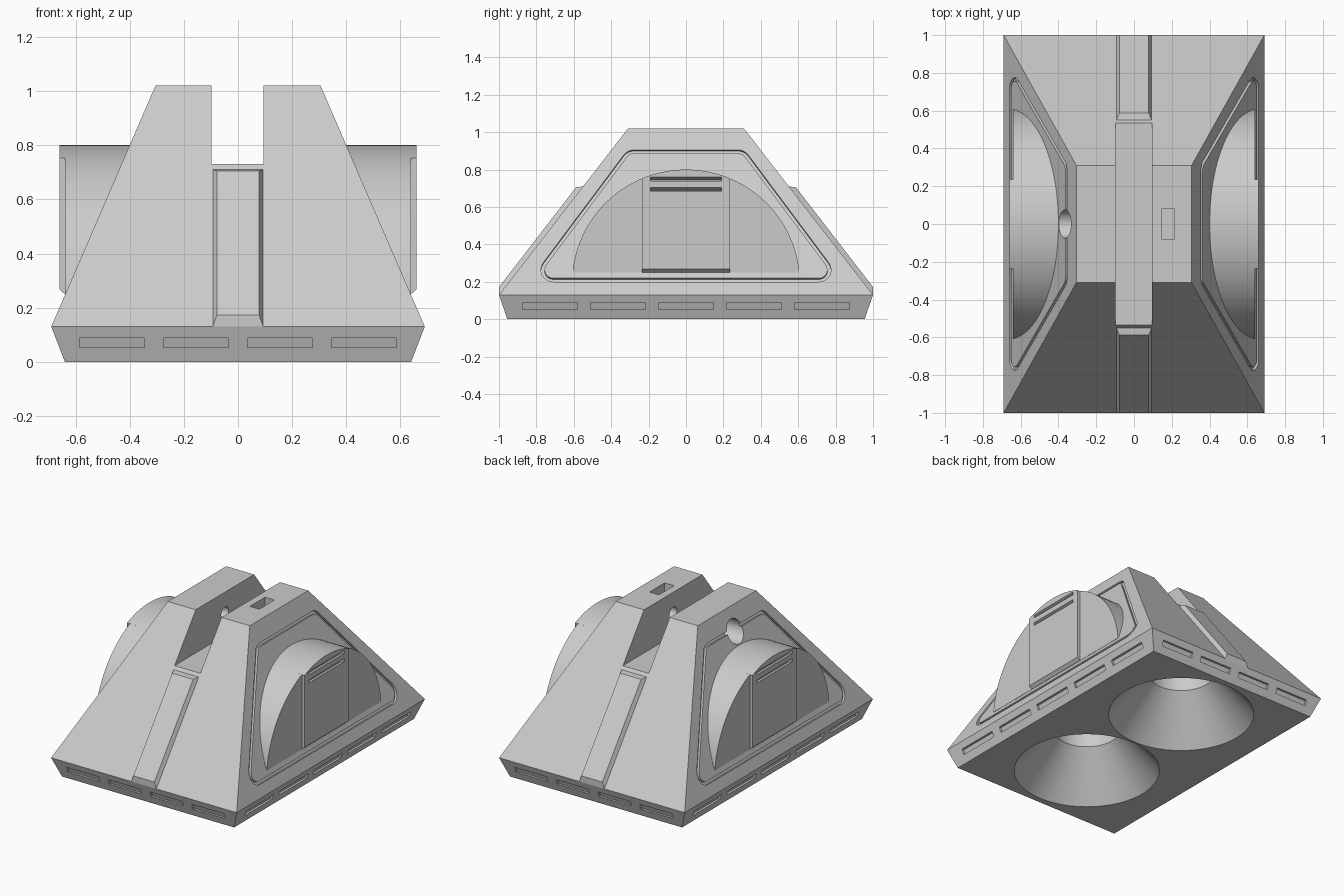
import bpy, bmesh, math
from mathutils import Vector, Matrix

if "Cube" in bpy.data.objects:
    bpy.data.objects.remove(bpy.data.objects["Cube"], do_unlink=True)

grey = bpy.data.materials.new("light_grey")
grey.use_nodes = True
grey.diffuse_color = (0.6, 0.6, 0.6, 1)
grey.node_tree.nodes["Principled BSDF"].inputs["Base Color"].default_value = (0.6, 0.6, 0.6, 1)


def finish(name, bm):
    bmesh.ops.recalc_face_normals(bm, faces=bm.faces[:])
    mesh = bpy.data.meshes.new(name)
    bm.to_mesh(mesh)
    bm.free()
    mesh.materials.append(grey)
    obj = bpy.data.objects.new(name, mesh)
    bpy.context.collection.objects.link(obj)
    return obj


def hull(name, points):
    """Convex solid around the points, with flat areas merged."""
    bm = bmesh.new()
    for p in points:
        bm.verts.new(p)
    bmesh.ops.convex_hull(bm, input=bm.verts[:])
    bmesh.ops.dissolve_limit(bm, angle_limit=0.01, verts=bm.verts[:], edges=bm.edges[:])
    return finish(name, bm)


def box(x, y, z):
    return hull("cutter", [(a, b, c) for a in x for b in y for c in z])


def cone(r1, r2, start, end):
    """Round solid between two points."""
    start, end = Vector(start), Vector(end)
    axis = end - start
    rot = axis.to_track_quat('Z', 'Y').to_matrix().to_4x4()
    bm = bmesh.new()
    bmesh.ops.create_cone(bm, cap_ends=True, segments=64, radius1=r1, radius2=r2,
                          depth=axis.length,
                          matrix=Matrix.Translation((start + end) / 2) @ rot)
    return finish("cutter", bm)


def select(obj):
    bpy.ops.object.select_all(action='DESELECT')
    obj.select_set(True)
    bpy.context.view_layer.objects.active = obj


def cut(target, cutter):
    cutter.hide_render = True
    mod = target.modifiers.new("cut", 'BOOLEAN')
    mod.operation, mod.solver, mod.object = 'DIFFERENCE', 'EXACT', cutter
    select(target)
    bpy.ops.object.modifier_apply(modifier=mod.name)
    bpy.data.objects.remove(cutter, do_unlink=True)


EDGE = 0.13                       # height of the widest edge
SLOPE = (0.69 - 0.305) / (1.02 - EDGE)
TILT = math.atan(SLOPE)


def side_point(s, y, z, d):
    """Point on a sloping side, moved d along the side's normal."""
    x = 0.69 - SLOPE * (z - EDGE) + d * math.cos(TILT)
    return (s * x, y, z + d * math.sin(TILT))


# Body: bevelled skirt below a truncated pyramid
rings = [(0.64, 0.955, 0), (0.69, 1, EDGE), (0.305, 0.31, 1.02)]
body = hull("body", [(sx * x, sy * y, z) for x, y, z in rings
                     for sx in (-1, 1) for sy in (-1, 1)])

# Slot across the top, nut pocket and bolt holes
cut(body, box((-0.097, 0.095), (-1.1, 1.1), (0.73, 1.2)))
cut(body, box((0.145, 0.215), (-0.08, 0.08), (0.8, 1.1)))
cut(body, cone(0.04, 0.04, (-0.3, 0, 0.88), (0.25, 0, 0.88)))
cut(body, cone(0.075, 0.075, (-0.5, 0, 0.88), (-0.2, 0, 0.88)))

# Funnel cavities in the underside
for y in (-0.46, 0.46):
    cut(body, cone(0.205, 0.205, (0, y, 0.1), (0, y, 0.5)))
    cut(body, cone(0.481, 0.205, (0, y, -0.03), (0, y, 0.29)))

# Rows of shallow slots round the skirt
for s in (-1, 1):
    for i in range(4):
        mid = (i - 1.5) * 0.31
        cut(body, hull("cutter", [
            (mid + a, s * (0.955 + 0.35 * z + d), z)
            for a in (-0.12, 0.12) for z in (0.052, 0.088) for d in (-0.015, 0.03)]))
    for i in range(5):
        mid = (i - 2) * 0.364
        cut(body, hull("cutter", [
            (s * (0.64 + 0.38 * z + d), mid + a, z)
            for a in (-0.147, 0.147) for z in (0.052, 0.088) for d in (-0.015, 0.03)]))


def rounded_outline(radius):
    """Rounded trapezoid as (y, z) points."""
    lean, half = math.radians(37.7), []
    for cy, cz, a0, a1 in ((0.28, 0.84, math.pi / 2, lean), (0.71, 0.265, lean, -math.pi / 2)):
        for i in range(9):
            a = a0 + (a1 - a0) * i / 8
            half.append((cy + radius * math.cos(a), cz + radius * math.sin(a)))
    return half + [(-y, z) for y, z in reversed(half)]


# Outline groove on each sloping side
for s in (-1, 1):
    bm = bmesh.new()
    loops = [[bm.verts.new(side_point(s, y, z, d)) for y, z in rounded_outline(r)]
             for r, d in ((0.065, -0.016), (0.065, 0.02), (0.046, 0.02), (0.046, -0.016))]
    n = len(loops[0])
    for k in range(4):
        a, b = loops[k], loops[(k + 1) % 4]
        for i in range(n):
            j = (i + 1) % n
            bm.faces.new((a[i], a[j], b[j], b[i]))
    cut(body, finish("cutter", bm))

parts = [body]


def arc_section(half_width, bottom):
    """Slice of a disc above a flat bottom, as (y, z) points."""
    a = math.asin(half_width / 0.61)
    pts = [(0.61 * math.sin(t), 0.19 + 0.61 * math.cos(t))
           for t in (a * (i / 24 - 1) for i in range(49))]
    return pts + [(-half_width, bottom), (half_width, bottom)]


# Half-round side drums, each with a raised centre plate
for s, side in ((1, "left"), (-1, "right")):
    drum = hull(side + "_drum", [(s * x, y, z) for x in (0.36, 0.64)
                                 for y, z in arc_section(0.605, 0.25)])
    inner = [(s * 0.58, y, z) for y, z in arc_section(0.235, 0.25)]
    inner += [(s * 0.64, y, z) for y, z in arc_section(0.235, 0.25)]
    outer = [(s * 0.66, y, z) for y, z in arc_section(0.235, 0.268)]
    plate = hull(side + "_drum_plate", inner + outer)
    # Two tilted vent grooves
    for z0 in (0.69, 0.745):
        for target in (drum, plate):
            cut(target, hull("cutter", [
                (s * (0.66 + d), y, z0 + h + d * SLOPE)
                for d in (-0.035, 0.03) for y in (-0.19, 0.19) for h in (-0.006, 0.014)]))
    parts += [drum, plate]

# Raised chamfered ribs down the front and back
for s, end in ((-1, "front"), (1, "back")):
    levels = [(0.093, 0.97, EDGE, 0.52, 0.71), (0.093, 1, EDGE, 0.55, 0.71),
              (0.078, 1, 0.172, 0.588, 0.705)]
    parts.append(hull(end + "_rib", [
        (sx * w, s * y, z) for w, y0, z0, y1, z1 in levels
        for y, z in ((y0, z0), (y1, z1)) for sx in (-1, 1)]))

for part in parts:
    select(part)
    bpy.ops.object.shade_smooth_by_angle(angle=math.radians(25))
